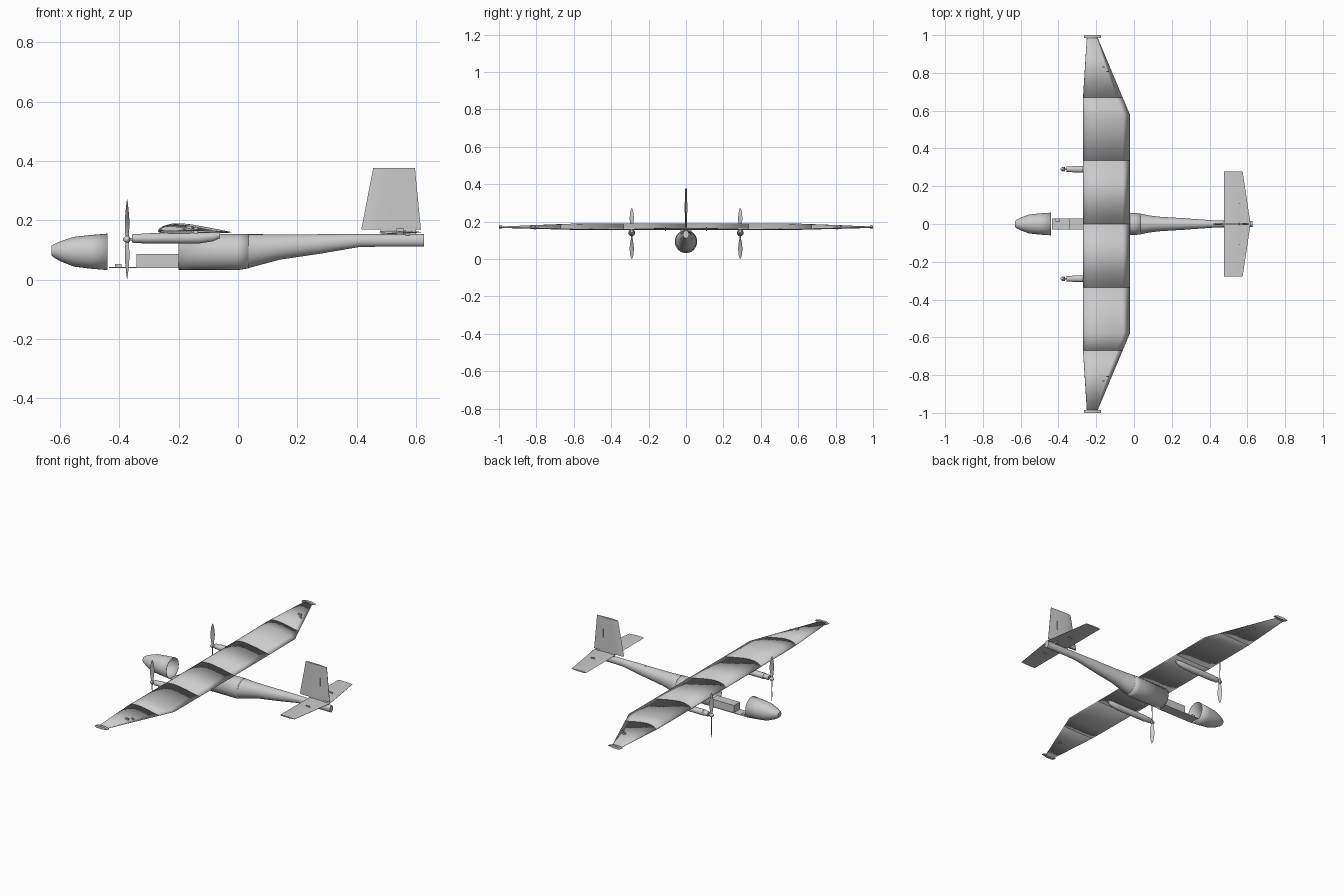
import bpy, bmesh, math
from mathutils import Vector

if "Cube" in bpy.data.objects:
    bpy.data.objects.remove(bpy.data.objects["Cube"])

GREY = bpy.data.materials.new("light_grey")
GREY.diffuse_color = (0.6, 0.6, 0.6, 1)
GREY.use_nodes = True
GREY.node_tree.nodes["Principled BSDF"].inputs["Base Color"].default_value = GREY.diffuse_color


def finish(name, bm, angle=35, wall=0):
    bmesh.ops.recalc_face_normals(bm, faces=bm.faces[:])
    me = bpy.data.meshes.new(name)
    bm.to_mesh(me)
    bm.free()
    me.materials.append(GREY)
    ob = bpy.data.objects.new(name, me)
    bpy.context.collection.objects.link(ob)
    bpy.ops.object.select_all(action='DESELECT')
    ob.select_set(True)
    bpy.context.view_layer.objects.active = ob
    if angle:
        bpy.ops.object.shade_smooth_by_angle(angle=math.radians(angle))
    else:
        bpy.ops.object.shade_smooth()
    if wall:
        m = ob.modifiers.new("wall", 'SOLIDIFY')
        m.thickness, m.offset = wall, -1
    return ob


def loft(name, rings, cap_start=True, cap_end=True, angle=35, wall=0):
    """Skin a list of equal-length point rings."""
    bm = bmesh.new()
    vs = [[bm.verts.new(p) for p in r] for r in rings]
    n = len(vs[0])
    for a, b in zip(vs, vs[1:]):
        for i in range(n):
            j = (i + 1) % n
            bm.faces.new((a[i], a[j], b[j], b[i]))
    if cap_start:
        bm.faces.new(vs[0])
    if cap_end:
        bm.faces.new(vs[-1])
    return finish(name, bm, angle, wall)


def oval(x, y, bottom, top, half_w, n=32):
    zc, rz = (top + bottom) / 2, (top - bottom) / 2
    return [(x, y + half_w * math.cos(t), zc + rz * math.sin(t))
            for t in (2 * math.pi * i / n for i in range(n))]


def box(name, x0, x1, y0, y1, z0, z1):
    return loft(name, [[(x, y0, z0), (x, y1, z0), (x, y1, z1), (x, y0, z1)] for x in (x0, x1)])


# Airfoil as chord fraction and height fraction
UPPER = [(0, .02), (.02, .05), (.08, .09), (.18, .118), (.3, .125), (.45, .11), (.65, .075), (.85, .035), (1, .006)]
LOWER = [(.97, 0), (.7, -.004), (.4, -.012), (.2, -.014), (.08, -.008), (.02, .003)]


def section(y, le, te, z):
    c = te - le
    return [(le + c * u, y, z + c * h) for u, h in UPPER + LOWER]


# Nose shell, open at the back
loft("nose_cone", [oval(x, 0, b, t, w) for x, b, t, w in [
    (-.63, .082, .113, .016), (-.622, .075, .119, .022), (-.6, .062, .129, .034), (-.555, .044, .144, .05),
    (-.5, .037, .15, .056), (-.44, .032, .155, .06)]], cap_end=False, wall=.003)

# Fuselage pod, tapered section and tail boom
loft("fuselage_pod", [oval(x, 0, b, t, w) for x, b, t, w in [
    (-.2, .032, .154, .058), (0, .032, .154, .058), (.035, .038, .154, .056)]],
    cap_start=False, cap_end=False, wall=.003)
loft("fuselage_taper", [oval(x, 0, b, t, w) for x, b, t, w in [
    (.035, .039, .153, .055), (.08, .051, .153, .045), (.14, .067, .152, .038), (.275, .087, .152, .03)]], wall=0)
loft("tail_boom", [oval(x, 0, b, t, w) for x, b, t, w in [
    (.27, .086, .153, .03), (.41, .11, .153, .02), (.48, .111, .153, .017), (.628, .111, .153, .016)]])

# Equipment tray in the open bay
box("tray", -.435, -.19, -.03, .03, .039, .043)
box("battery", -.343, -.19, -.028, .028, .043, .086)
box("receiver", -.415, -.393, .012, .03, .043, .052)

# Wing panels, each a closed piece
STATIONS = {0: (-.27, -.022, .158), .335: (-.27, -.022, .158), .58: (-.27, -.022, .159),
            .67: (-.27, -.06, .161), .985: (-.25, -.192, .167)}
PANELS = {"inner": (0, .335), "middle": (.335, .58, .67), "outer": (.67, .985)}
for side, s in (("left", 1), ("right", -1)):
    for part, ys in PANELS.items():
        loft(f"wing_{part}_{side}", [section(s * y, *STATIONS[y]) for y in ys], angle=0)
    # Wing tip plate
    plate = [(-.265, .172), (-.25, .164), (-.21, .163), (-.175, .17), (-.2, .178), (-.245, .179)]
    loft(f"tip_plate_{side}", [[(x, s * y, z) for x, z in plate] for y in (.985, 1.0)])
    # Aileron servo and horn
    box(f"aileron_servo_{side}", -.175, -.155, s * .825, s * .835, .16, .181)
    box(f"aileron_horn_{side}", -.15, -.135, s * .805, s * .809, .155, .178)

    # Engine nacelle and motor
    y = s * .29
    loft(f"nacelle_{side}", [oval(x, y, b, t, w, 20) for x, b, t, w in [
        (-.325, .122, .156, .018), (-.13, .122, .158, .018), (-.085, .129, .16, .014), (-.06, .14, .16, .006)]])
    loft(f"motor_{side}", [oval(x, y, .139 - r, .139 + r, r, 20) for x, r in [(-.357, .013), (-.352, .015), (-.32, .015)]])
    loft(f"spinner_{side}", [oval(x, y, .136 - r, .136 + r, r, 20) for x, r in [
        (-.388, .003), (-.385, .007), (-.378, .0105), (-.368, .011), (-.364, .005), (-.35, .005)]])
    # Two twisted propeller blades
    for tag, d in (("upper", 1), ("lower", -1)):
        rings = []
        for r, chord, tw in [(.005, .012, 70), (.03, .017, 55), (.06, .026, 38), (.085, .026, 28),
                             (.115, .018, 20), (.134, .006, 15)]:
            a = math.radians(tw) * d
            ring = []
            for u, v in [(-.5, 0), (-.2, .07), (.2, .06), (.5, 0), (.2, -.06), (-.2, -.07)]:
                p, q = chord * u, chord * v
                ring.append((-.374 + p * math.sin(a) + q * math.cos(a),
                             y + p * math.cos(a) - q * math.sin(a), .136 + d * r))
            rings.append(ring)
        loft(f"propeller_{tag}_{side}", rings)


# Tail surfaces with thin symmetric sections
def thin(le, te, place, t):
    prof = [(0, 0), (.05, .6), (.25, 1), (.6, .85), (1, .15), (1, -.15), (.6, -.85), (.25, -1), (.05, -.6)]
    return [place(le + (te - le) * u, t * h) for u, h in prof]


loft("stabilizer", [thin(.477, te, lambda x, h, y=y: (x, y, .16 + h), t) for y, te, t in [
    (-.278, .575, .004), (0, .617, .006), (.278, .575, .004)]])
loft("fin", [thin(le, te, lambda x, h, z=z: (x, h, z), .006) for z, le, te in [
    (.169, .416, .617), (.376, .456, .597)]])
box("fin_mount", .48, .6, -.004, .004, .15, .172)
box("rudder_hinge", .553, .557, -.008, .008, .25, .302)
for side, s in (("left", 1), ("right", -1)):
    box(f"elevator_horn_{side}", .535, .56, s * .108, s * .112, .15, .172)
    box(f"elevator_servo_{side}", .565, .58, s * .012, s * .03, .148, .16)
